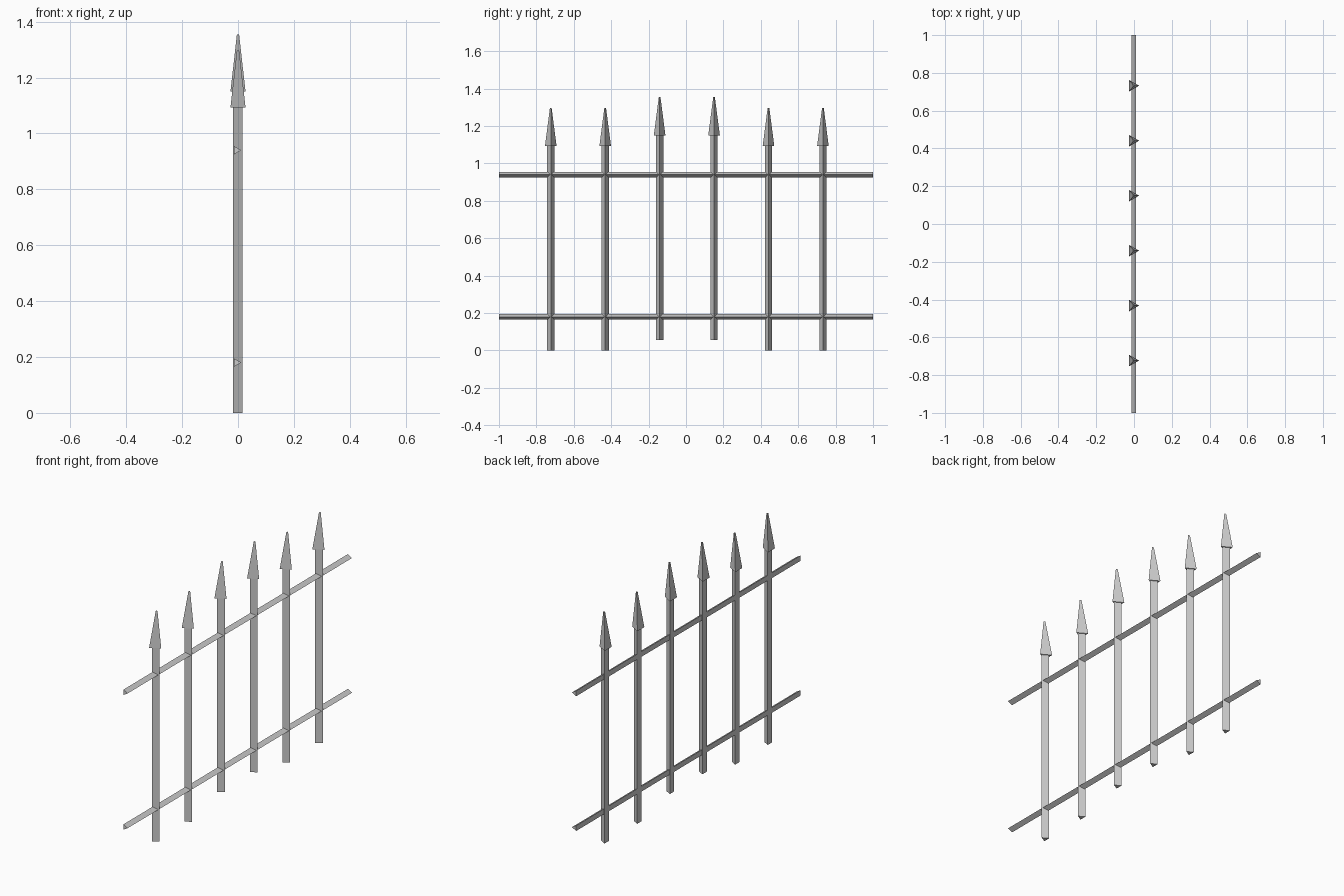
import bpy
import bmesh
from mathutils import Matrix

if "Cube" in bpy.data.objects:
    bpy.data.objects.remove(bpy.data.objects["Cube"])


def tri(x0, x1, half, depth):
    """Triangular section: flat side at x0, ridge at x1, placed at height depth."""
    return [(x0, -half, depth), (x1, 0, depth), (x0, half, depth)]


def prism(name, bottom, top, matrix):
    """Three-sided solid lofted between two triangular sections."""
    bm = bmesh.new()
    a = [bm.verts.new(p) for p in bottom]
    b = [bm.verts.new(p) for p in top]
    bm.faces.new(a[::-1])
    bm.faces.new(b)
    for i in range(3):
        j = (i + 1) % 3
        bm.faces.new((a[i], a[j], b[j], b[i]))
    bm.transform(matrix)
    bmesh.ops.recalc_face_normals(bm, faces=bm.faces)
    mesh = bpy.data.meshes.new(name)
    bm.to_mesh(mesh)
    bm.free()
    obj = bpy.data.objects.new(name, mesh)
    bpy.context.collection.objects.link(obj)
    return obj


# Pickets: shaft and spear head, the two middle ones raised
for i in range(6):
    lift = 0.057 if i in (2, 3) else 0.0
    place = Matrix.Translation((0, -0.723 + 0.291 * i, lift))
    prism("picket_shaft", tri(-0.0175, 0.0165, 0.0195, 0),
          tri(-0.0175, 0.0165, 0.0195, 1.10), place)
    prism("spear_head", tri(-0.027, 0.027, 0.031, 1.093),
          tri(-0.004, 0.004, 0.0045, 1.297), place)

# Horizontal rails along y
for name, z in (("lower_rail", 0.18), ("upper_rail", 0.94)):
    place = Matrix.Translation((0, 0, z)) @ Matrix.Rotation(1.5707963, 4, 'X')
    prism(name, tri(-0.0145, 0.0115, 0.015, -1),
          tri(-0.0145, 0.0115, 0.015, 1), place)
